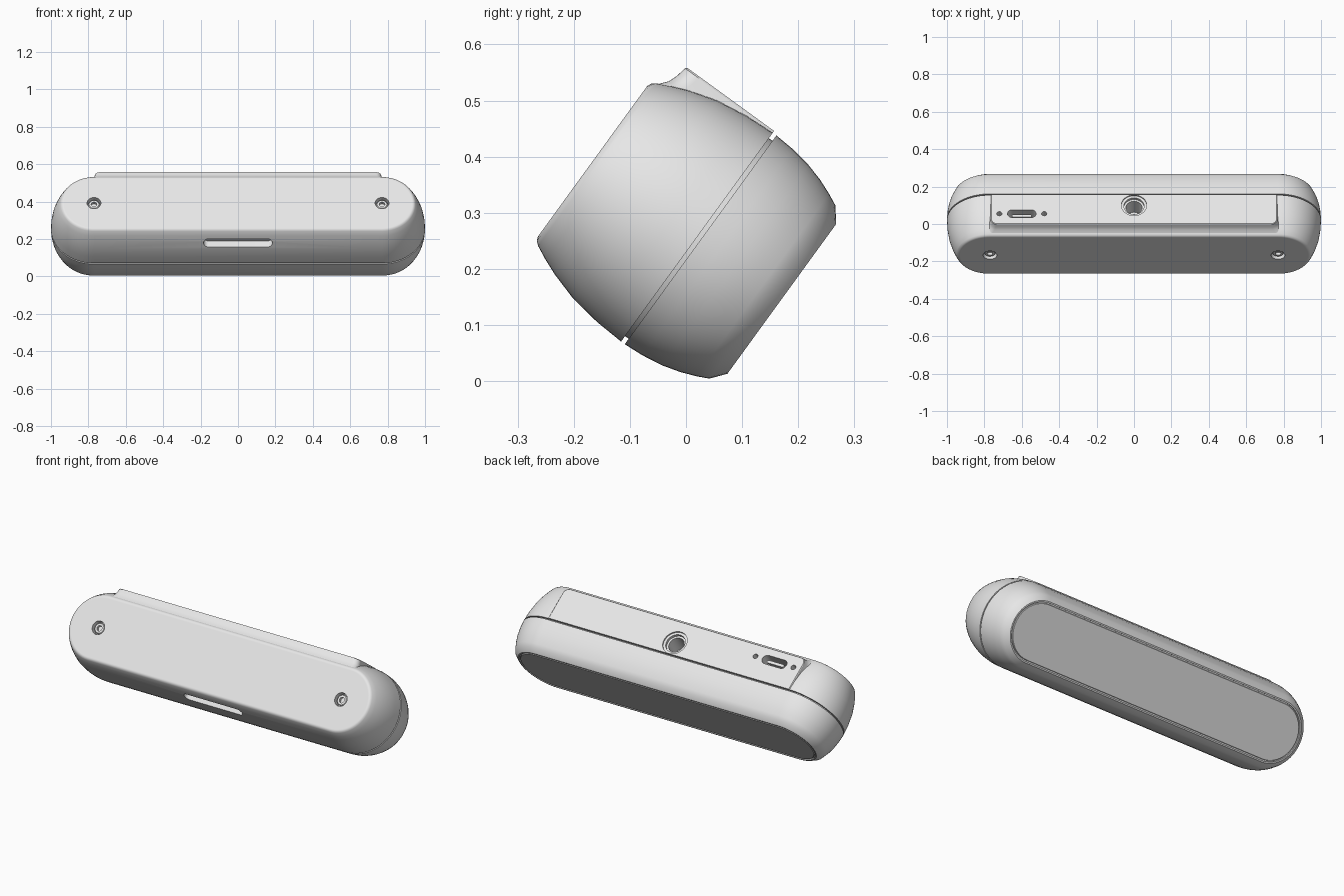
import bpy, bmesh, math
from mathutils import Matrix

if "Cube" in bpy.data.objects:
    bpy.data.objects.remove(bpy.data.objects["Cube"])

# Local frame: x = width, y = depth from front to back, z = height; then tilted
TILT = Matrix.Rotation(math.radians(-36), 4, 'X')
MID = 0.219        # centre height of the body
SPAN = 0.77        # half length of the straight part of the body
SEAM = -0.131      # depth of the seam

grey = bpy.data.materials.new("light_grey")
grey.use_nodes = True
grey.diffuse_color = (0.8, 0.8, 0.8, 1)
grey.node_tree.nodes["Principled BSDF"].inputs["Base Color"].default_value = (0.8, 0.8, 0.8, 1)


def pill(span, r, n=32):
    """Outline with two half-round ends; a circle when span is zero."""
    pts = []
    for side in (1, -1):
        for i in range(n + 1):
            a = -math.pi / 2 + math.pi * i / n
            pts.append((side * (span + r * math.cos(a)), side * r * math.sin(a)))
    return pts


def facing(outline, depth, cx=0, cz=MID):
    """Outline lying in the plane of the front face."""
    return [(cx + a, depth, cz + b) for a, b in outline]


def level(outline, height, cx=0, cy=0):
    """Outline lying in the plane of the top plate."""
    return [(cx + a, cy + b, height) for a, b in outline]


def loft(name, rings):
    bm = bmesh.new()
    loops = [[bm.verts.new(p) for p in ring] for ring in rings]
    for a, b in zip(loops, loops[1:]):
        for i in range(len(a)):
            j = (i + 1) % len(a)
            bm.faces.new((a[i], a[j], b[j], b[i]))
    bm.faces.new(loops[0])
    bm.faces.new(loops[-1])
    bmesh.ops.remove_doubles(bm, verts=bm.verts, dist=1e-5)
    bmesh.ops.recalc_face_normals(bm, faces=bm.faces)
    bm.transform(TILT)
    mesh = bpy.data.meshes.new(name)
    bm.to_mesh(mesh)
    bm.free()
    mesh.materials.append(grey)
    obj = bpy.data.objects.new(name, mesh)
    bpy.context.collection.objects.link(obj)
    return obj


def body(name, profile):
    return loft(name, [facing(pill(SPAN, r), d) for d, r in profile])


def cut(obj, cutters):
    for c in cutters:
        c.hide_render = True
        mod = obj.modifiers.new("cut", 'BOOLEAN')
        mod.operation = 'DIFFERENCE'
        mod.solver = 'EXACT'
        mod.object = c
    graph = bpy.context.evaluated_depsgraph_get()
    mesh = bpy.data.meshes.new_from_object(obj.evaluated_get(graph))
    obj.modifiers.clear()
    obj.data = mesh


# Main shells and the recessed core between them
front_shell = body("front_shell", [
    (-0.365, 0.160), (-0.365, 0.166), (-0.362, 0.173), (-0.355, 0.179),
    (-0.33, 0.191), (-0.30, 0.203), (-0.25, 0.218), (-0.19, 0.227),
    (SEAM - 0.004, 0.230)])
back_shell = body("back_shell", [
    (SEAM + 0.004, 0.230), (-0.09, 0.2275), (-0.05, 0.221), (-0.018, 0.212),
    (0.01, 0.201), (0.031, 0.191), (0.052, 0.165), (0.052, 0.157),
    (0.044, 0.157)])
seam_core = body("seam_core", [(SEAM - 0.02, 0.218), (SEAM + 0.02, 0.218)])
base_pad = body("base_pad", [(0.04, 0.151), (0.050, 0.151), (0.052, 0.149)])


# Raised flat plate on top with rounded front corners and a flared foot
def plate_outline(grow):
    half, front, r = 0.765 + grow, -0.329 - grow, 0.03
    arc = [i * math.pi / 16 for i in range(9)]
    right = [(half - r + r * math.cos(a), front + r - r * math.sin(a)) for a in arc]
    left = [(-x, y) for x, y in reversed(right)]
    back = SEAM - 0.004
    return [(half, back)] + right + left + [(-half, back)]


top_plate = loft("top_plate", [level(plate_outline(g), h) for h, g in (
    (0.36, 0.02), (0.39, 0.028), (0.402, 0.02), (0.414, 0.010),
    (0.43, 0.004), (0.450, 0), (0.453, -0.003))])

# Ports in the top plate: stepped threaded mount, charging slot, two pinholes
mount_steps = ((0.33, 0.043), (0.43, 0.043), (0.43, 0.054),
               (0.445, 0.054), (0.445, 0.068), (0.5, 0.068))
port_cutters = [
    loft("mount_cutter", [level(pill(0, r), h, 0, -0.205) for h, r in mount_steps]),
    loft("port_cutter", [level(pill(0.05, 0.026, 12), h, -0.6, -0.261) for h in (0.385, 0.5)])]
for x in (-0.72, -0.48):
    port_cutters.append(loft("pinhole_cutter", [
        level(pill(0, 0.014, 8), h, x, -0.261) for h in (0.41, 0.5)]))

# Grip slot underneath and screw holes in the front face
slot_cutter = loft("slot_cutter", [
    level(pill(0.158, 0.026, 12), h, 0, -0.287) for h in (-0.1, 0.045)])
screw_cutters = [loft("screw_cutter", [
    facing(pill(0, r, 16), d, x) for d, r in ((-0.4, 0.037), (-0.33, 0.037))])
    for x in (-SPAN, SPAN)]

cut(top_plate, port_cutters)
cut(front_shell, port_cutters + [slot_cutter] + screw_cutters)
for c in port_cutters + [slot_cutter] + screw_cutters:
    bpy.data.objects.remove(c)

# Port tongue and socket screws
loft("port_tongue", [level(pill(0.045, 0.008, 8), h, -0.6, -0.261) for h in (0.38, 0.435)])
for side, x in (("right", -SPAN), ("left", SPAN)):
    loft(side + "_screw", [facing(pill(0, r, 12), d, x) for d, r in (
        (-0.325, 0.030), (-0.350, 0.030), (-0.354, 0.026),
        (-0.354, 0.015), (-0.338, 0.015))])

# Smooth shading with crisp edges
for obj in bpy.context.collection.objects:
    if obj.type == 'MESH' and obj.data.materials and obj.data.materials[0] == grey:
        for p in obj.data.polygons:
            p.use_smooth = True
        obj.data.set_sharp_from_angle(angle=math.radians(28))
